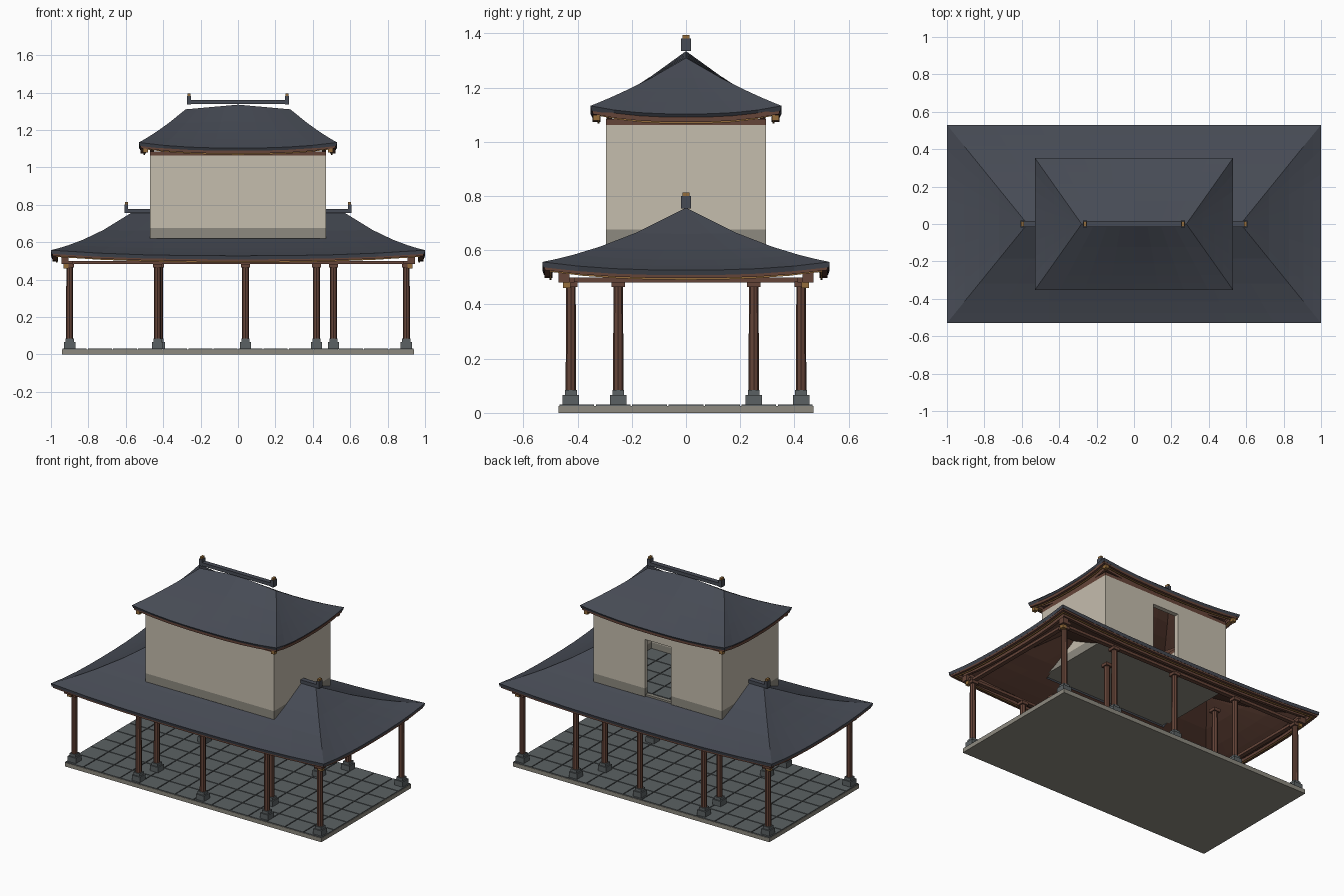
import bpy, bmesh
from mathutils import Vector

if "Cube" in bpy.data.objects:
    bpy.data.objects.remove(bpy.data.objects["Cube"])


def material(name, r, g, b):
    m = bpy.data.materials.new(name)
    m.diffuse_color = (r, g, b, 1)
    m.use_nodes = True
    m.node_tree.nodes["Principled BSDF"].inputs["Base Color"].default_value = m.diffuse_color
    return m


TILE = material("roof_slate", .062, .07, .09)
WOOD = material("brown_wood", .13, .058, .04)
PLASTER = material("cream_plaster", .56, .51, .42)
STONE = material("warm_stone", .27, .255, .215)
PLINTH = material("blue_grey_stone", .105, .12, .125)
GOLD = material("ochre_trim", .3, .155, .045)


def finish(name, bm, *mats):
    me = bpy.data.meshes.new(name)
    bm.to_mesh(me)
    bm.free()
    for m in mats:
        me.materials.append(m)
    ob = bpy.data.objects.new(name, me)
    bpy.context.collection.objects.link(ob)
    return ob


def add_box(bm, x0, x1, y0, y1, z0, z1):
    r = bmesh.ops.create_cube(bm, size=1)
    for v in r["verts"]:
        v.co = Vector(((x0 + x1) / 2 + v.co.x * (x1 - x0),
                       (y0 + y1) / 2 + v.co.y * (y1 - y0),
                       (z0 + z1) / 2 + v.co.z * (z1 - z0)))


def boxes(name, mat, specs):
    bm = bmesh.new()
    for s in specs:
        add_box(bm, *s)
    return finish(name, bm, mat)


def tiles(name, hx, hy, nx, ny, z0, z1):
    g, dx, dy = .003, 2 * hx / nx, 2 * hy / ny
    return boxes(name, PLINTH, [
        (-hx + i * dx + g, -hx + (i + 1) * dx - g, -hy + j * dy + g, -hy + (j + 1) * dy - g, z0, z1)
        for i in range(nx) for j in range(ny)])


def ring(a, b, n=8):
    """Points round a rectangle: x, y, distance from the side's middle, on long side"""
    out = []
    for k in range(4):
        for i in range(n):
            s = -1 + 2 * i / n
            x, y = [(a * s, -b), (a, b * s), (-a * s, b), (-a, -b * s)][k]
            out.append((x, y, abs(s), k % 2 == 0))
    return out


def hip_roof(name, X, Y, R, ze, zr, lift, lin, drop=0, hole=None):
    bm = bmesh.new()
    prev = None
    for t in (0, .1, .22, .4, .65, 1):
        f = lin * t + (1 - lin) * t * t
        row = []
        for x, y, c, long_side in ring(X + (R - X) * t, Y * (1 - t)):
            z = ze + (zr - ze) * f + lift * c ** 2.5 * (1 - t) ** 2
            z -= drop * t * t * (c if long_side else 1)
            row.append(bm.verts.new((x, y, z)))
        if prev:
            for i in range(len(row)):
                j = (i + 1) % len(row)
                bm.faces.new((prev[i], prev[j], row[j], row[i]))
        prev = row
    bmesh.ops.remove_doubles(bm, verts=bm.verts[:], dist=.0005)
    if hole:  # opening where the upper room passes through
        hx, hy = hole
        for co, no in (((hx, 0, 0), (1, 0, 0)), ((-hx, 0, 0), (1, 0, 0)),
                       ((0, hy, 0), (0, 1, 0)), ((0, -hy, 0), (0, 1, 0))):
            bmesh.ops.bisect_plane(bm, geom=bm.verts[:] + bm.edges[:] + bm.faces[:],
                                   plane_co=co, plane_no=no)
        inside = [f for f in bm.faces if abs(f.calc_center_median().x) < hx
                  and abs(f.calc_center_median().y) < hy]
        bmesh.ops.delete(bm, geom=inside, context="FACES")
    ob = finish(name, bm, TILE, WOOD)
    m = ob.modifiers.new("thickness", "SOLIDIFY")
    m.thickness, m.offset, m.material_offset = .02, -1, 1
    # curved eave boards under the edge
    for part, mat, inset, w, top, low in (("eave_board", WOOD, .008, .03, -.012, -.03),
                                          ("eave_trim", GOLD, .026, .008, -.02, -.036),
                                          ("inner_eave_board", WOOD, .06, .02, -.006, -.03)):
        bm = bmesh.new()
        rows = []
        for ins, dz in ((inset, top), (inset, low), (inset + w, low), (inset + w, top)):
            rows.append([bm.verts.new((x, y, ze + dz + lift * c ** 2.5))
                         for x, y, c, _ in ring(X - ins, Y - ins)])
        n = len(rows[0])
        for k in range(4):
            p, q = rows[k], rows[(k + 1) % 4]
            for i in range(n):
                j = (i + 1) % n
                bm.faces.new((p[i], q[i], q[j], p[j]))
        bmesh.ops.recalc_face_normals(bm, faces=bm.faces[:])
        finish(name + "_" + part, bm, mat)


# Paved base
boxes("base_slab", STONE, [(-.94, .94, -.47, .47, 0, .026)])
tiles("base_paving", .94, .47, 14, 7, .026, .031)

# Posts on stone plinths: two outer rows and four inner posts
spots = [(x, y) for x in (-.9, -.43, .04, .51, .9) for y in (-.425, .425)]
spots += [(x, y) for x in (-.42, .42) for y in (-.25, .25)]


def blocks_at(name, mat, r, z0, z1):
    return boxes(name, mat, [(x - r, x + r, y - r, y + r, z0, z1) for x, y in spots])


blocks_at("post_plinths", PLINTH, .03, .03, .066)
blocks_at("post_plinth_collars", PLINTH, .022, .066, .084)
blocks_at("post_capitals", WOOD, .024, .464, .484)
bm = bmesh.new()
for x, y in spots:
    r = bmesh.ops.create_cone(bm, cap_ends=True, segments=8, radius1=.019, radius2=.018, depth=.39)
    bmesh.ops.translate(bm, verts=r["verts"], vec=(x, y, .275))
finish("posts", bm, WOOD)

# Beams carrying the lower roof, with corner brackets
boxes("lower_beams", WOOD,
      [(-.93, .93, s * .425 - .014, s * .425 + .014, .482, .5) for s in (-1, 1)]
      + [(s * .9 - .014, s * .9 + .014, -.47, .47, .482, .5) for s in (-1, 1)])
boxes("lower_corner_brackets", GOLD,
      [(s * .92 - .014, s * .92 + .014, t * .44 - .014, t * .44 + .014, .46, .482)
       for s in (-1, 1) for t in (-1, 1)])
boxes("lower_corner_arms", WOOD,
      [(s * .925 - .02, s * .925 + .02, t * .45 - .02, t * .45 + .02, .482, .52)
       for s in (-1, 1) for t in (-1, 1)])
hip_roof("lower_roof", 1, .53, .57, .527, .757, .03, .7, hole=(.455, .278))

# Upper room: floor, walls with a rear doorway, stone band along the foot
boxes("room_floor", STONE, [(-.46, .46, -.285, .285, .62, .632)])
tiles("room_paving", .44, .265, 7, 4, .632, .637)


def walls(z0, z1):
    return [(-.47, .47, -.295, -.265, z0, z1),
            (-.47, -.44, -.265, .265, z0, z1), (.44, .47, -.265, .265, z0, z1),
            (-.47, -.095, .265, .295, z0, z1), (.095, .47, .265, .295, z0, z1)]


boxes("wall_foot", STONE, walls(.62, .676))
boxes("room_walls", PLASTER, walls(.676, 1.062))
boxes("door_lintel", PLASTER, [(-.095, .095, .265, .295, 1.0, 1.062)])
boxes("upper_beams", WOOD,
      [(-.465, .465, s * .28 - .015, s * .28 + .015, 1.062, 1.084) for s in (-1, 1)]
      + [(s * .455 - .015, s * .455 + .015, -.295, .295, 1.062, 1.084) for s in (-1, 1)])
boxes("upper_corner_brackets", GOLD,
      [(s * .495 - .013, s * .495 + .013, t * .33 - .013, t * .33 + .013, 1.078, 1.1)
       for s in (-1, 1) for t in (-1, 1)])
hip_roof("upper_roof", .53, .353, .28, 1.103, 1.335, .03, .85, drop=.025)

# Ridge bars with capped end blocks
boxes("upper_ridge", TILE, [(-.27, .27, -.016, .016, 1.338, 1.36)])
boxes("lower_ridges", TILE, [(.46, .6, -.016, .016, .755, .777), (-.6, -.46, -.016, .016, .755, .777)])
ends = [(s * x, z) for s in (-1, 1) for x, z in ((.262, 1.335), (.597, .755))]
boxes("ridge_end_blocks", TILE, [(x - .01, x + .01, -.018, .018, z, z + .046) for x, z in ends])
boxes("ridge_end_caps", GOLD, [(x - .008, x + .008, -.013, .013, z + .046, z + .059) for x, z in ends])
